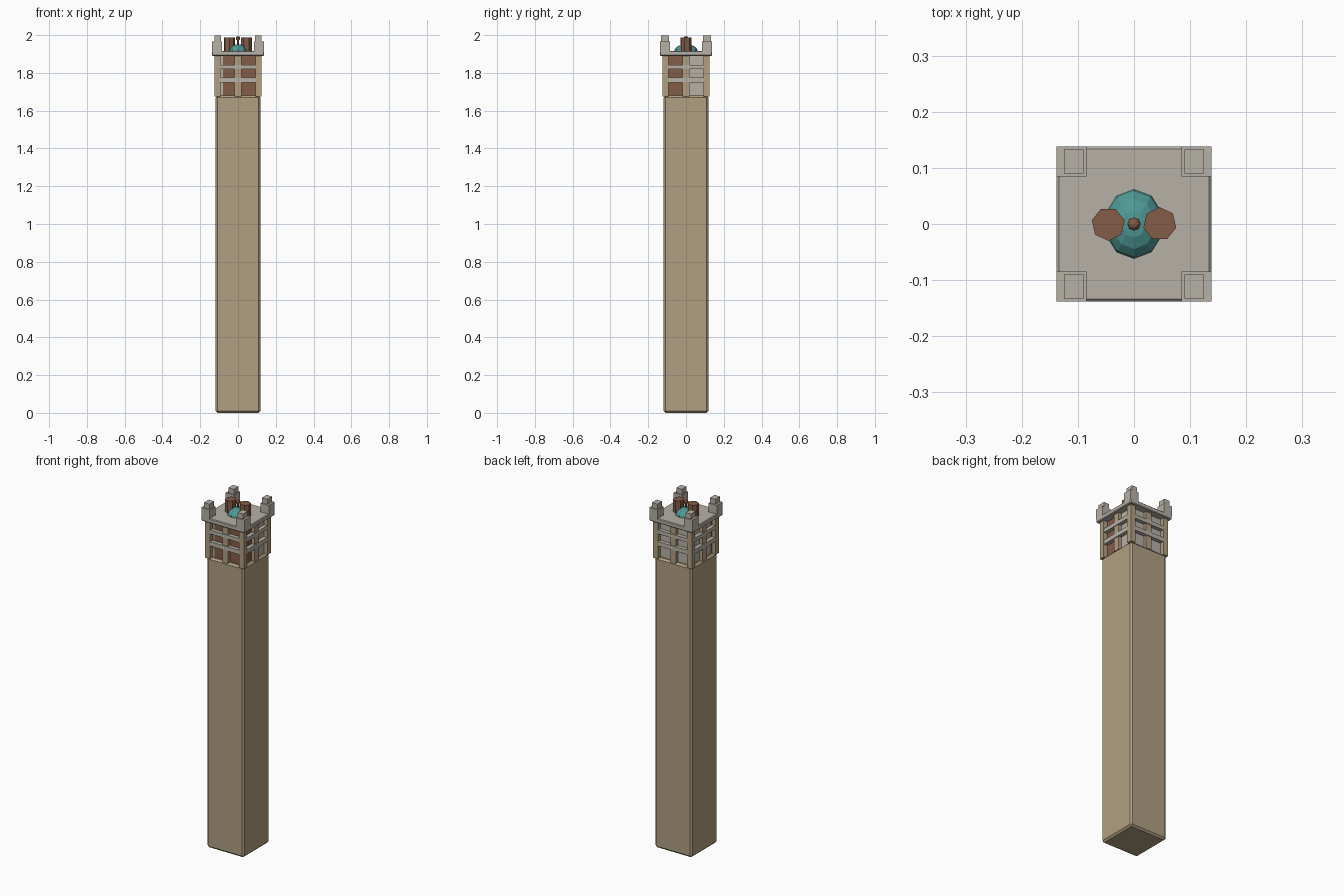
import bpy
from math import pi, cos, sin
from mathutils import Matrix

cube = bpy.data.objects.get("Cube")
if cube:
    bpy.data.objects.remove(cube, do_unlink=True)


def material(name, rgb):
    m = bpy.data.materials.new(name)
    m.use_nodes = True
    m.diffuse_color = (*rgb, 1)
    m.node_tree.nodes["Principled BSDF"].inputs["Base Color"].default_value = (*rgb, 1)
    return m


tan = material("tan stone", (0.44, 0.35, 0.22))
grey = material("grey stone", (0.47, 0.44, 0.385))
brick = material("brick red", (0.23, 0.107, 0.062))
teal = material("teal copper", (0.075, 0.31, 0.295))


def finish(name, mat):
    ob = bpy.context.object
    ob.name = name
    ob.data.materials.append(mat)
    return ob


def box(name, mat, x, y, z, turn=0, bevel=0):
    """Box from (low, high) ranges, turned about the tower axis."""
    bpy.ops.mesh.primitive_cube_add(size=1)
    ob = finish(name, mat)
    spans = (x, y, z)
    mid = [(a + b) / 2 for a, b in spans]
    size = [b - a for a, b in spans]
    ob.data.transform(Matrix.Rotation(turn, 4, "Z") @ Matrix.Translation(mid)
                      @ Matrix.Diagonal((*size, 1)))
    if bevel:
        mod = ob.modifiers.new("soft edges", "BEVEL")
        mod.width = bevel
        mod.segments = 1
    return ob


# Shaft
box("shaft", tan, (-0.118, 0.118), (-0.118, 0.118), (0, 1.68), bevel=0.01)

# Belfry faces: front, left, back, right
sides = ("front", "left", "back", "right")
for i, side in enumerate(sides):
    turn = i * pi / 2
    box(side + "_mullion", tan, (-0.018, 0.018), (-0.118, -0.09), (1.675, 1.9), turn)
    box(side + "_lower_rail", grey, (-0.1, 0.1), (-0.122, -0.09), (1.75, 1.775), turn)
    box(side + "_upper_rail", grey, (-0.1, 0.1), (-0.122, -0.09), (1.82, 1.842), turn)
    for half, s in (("a", -1), ("b", 1)):
        x = sorted((0, s * 0.1))
        bricked = side == "front" or (side == "left" and s < 0)
        box(f"{side}_panel_{half}", brick if bricked else grey, x,
            (-0.1, -0.08), (1.675, 1.9), turn)

# Corner posts and stepped pinnacles
for sx in (-1, 1):
    for sy in (-1, 1):
        tag = ("back" if sy > 0 else "front") + ("_left" if sx > 0 else "_right")

        def span(s, a, b):
            return sorted((s * a, s * b))

        box("corner_post_" + tag, tan, span(sx, 0.093, 0.124), span(sy, 0.093, 0.124),
            (1.675, 1.9))
        box("pinnacle_base_" + tag, grey, span(sx, 0.085, 0.138), span(sy, 0.085, 0.138),
            (1.91, 1.967))
        box("pinnacle_top_" + tag, grey, span(sx, 0.09, 0.125), span(sy, 0.09, 0.133),
            (1.96, 1.997))

# Cornice
box("cornice", grey, (-0.138, 0.138), (-0.138, 0.138), (1.89, 1.916), bevel=0.004)

# Copper dome with finial
bpy.ops.mesh.primitive_uv_sphere_add(segments=10, ring_count=8, radius=1)
dome = finish("dome", teal)
dome.data.transform(Matrix.Translation((0, 0, 1.912)) @ Matrix.Diagonal((0.054, 0.063, 0.04, 1)))
bpy.ops.mesh.primitive_cylinder_add(vertices=8, radius=0.005, depth=0.05, location=(0, 0, 1.96))
finish("finial_stem", brick)
bpy.ops.mesh.primitive_uv_sphere_add(segments=8, ring_count=6, radius=0.012,
                                     location=(0, 0, 1.983))
finish("finial_ball", brick)

# Chimneys either side of the dome
for side, s in (("left", 1), ("right", -1)):
    bpy.ops.mesh.primitive_cylinder_add(vertices=7, radius=0.03, depth=0.078,
                                        location=(s * 0.046, 0, 1.949),
                                        rotation=(0, 0, 0 if s > 0 else pi))
    finish(side + "_chimney", brick)
